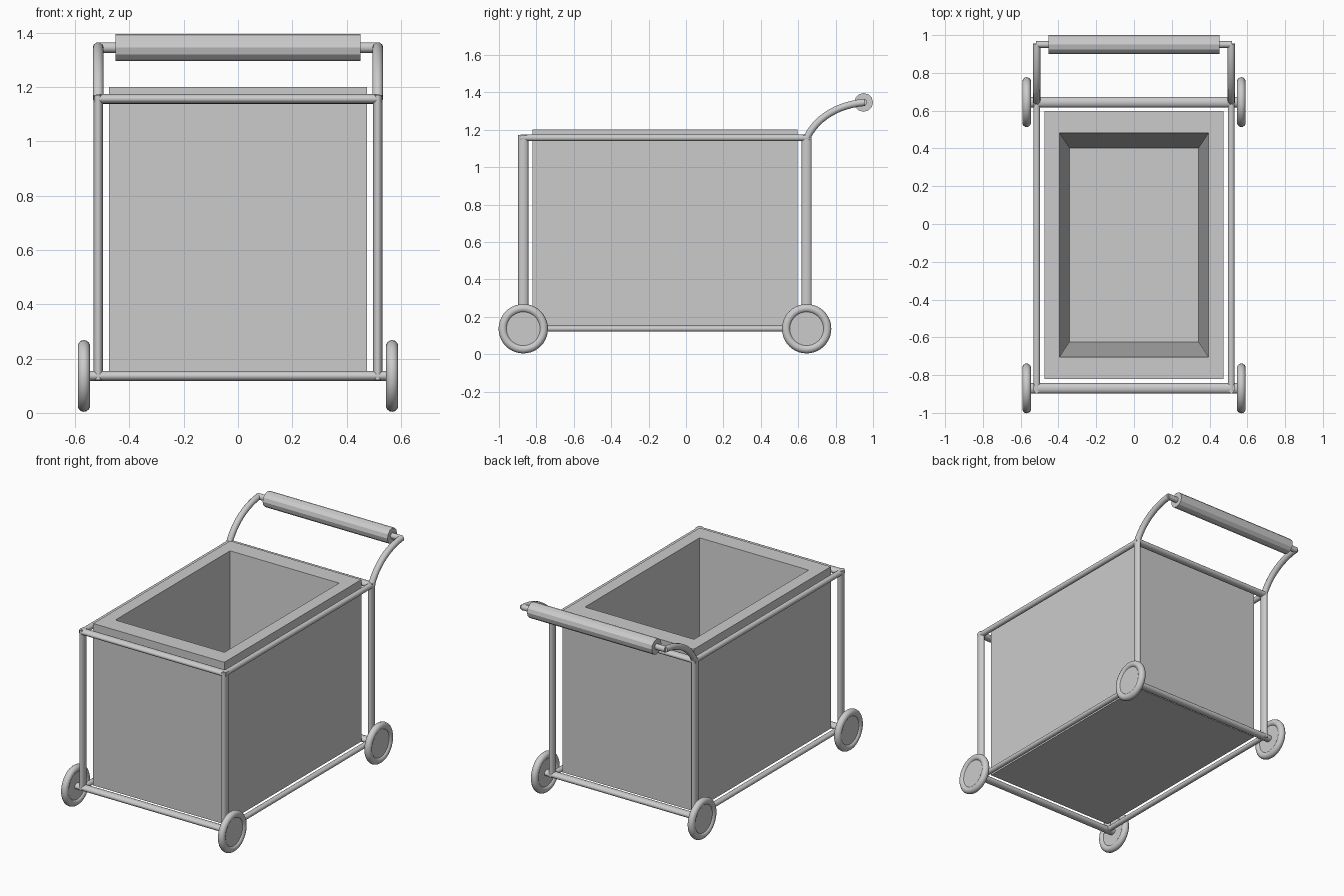
import bpy, bmesh
from math import pi, radians

if "Cube" in bpy.data.objects:
    bpy.data.objects.remove(bpy.data.objects["Cube"])

FRONT_Y, BACK_Y = -0.87, 0.645
LOW_Z, TOP_Z = 0.136, 1.157
SIDE_X = 0.515


def finish(name, smooth=True):
    ob = bpy.context.object
    ob.name = name
    bpy.ops.object.transform_apply(location=False, rotation=True, scale=True)
    if smooth:
        bpy.ops.object.shade_smooth_by_angle(angle=radians(40))
    return ob


def tube(name, axis, centre, length, size, sides=16, smooth=True):
    """Straight tube along an axis; size holds the two remaining radii in x, y, z order."""
    rot = {'X': (0, pi / 2, 0), 'Y': (pi / 2, 0, 0), 'Z': (0, 0, 0)}[axis]
    bpy.ops.mesh.primitive_cylinder_add(vertices=sides, radius=1, depth=length,
                                        location=centre, rotation=rot)
    a, b = size
    bpy.context.object.scale = {'X': (b, a, 1), 'Y': (a, b, 1), 'Z': (a, b, 1)}[axis]
    return finish(name, smooth)


# Bin: box with a tapered cavity sunk into the top
x, y0, y1, z0, z1 = 0.475, -0.82, 0.597, 0.14, 1.2
bm = bmesh.new()
bmesh.ops.create_cube(bm, size=1)
for v in bm.verts:
    v.co = (x * 2 * v.co.x, y1 if v.co.y > 0 else y0, z1 if v.co.z > 0 else z0)
top = max(bm.faces, key=lambda f: f.calc_center_median().z)
mid = top.calc_center_median()


def fit(face, hx, hy, z):
    for v in face.verts:
        v.co = (hx if v.co.x > 0 else -hx,
                mid.y + (hy if v.co.y > mid.y else -hy), z)


bmesh.ops.inset_individual(bm, faces=[top], thickness=0.05)
fit(top, 0.395, 0.593, z1)
bmesh.ops.inset_individual(bm, faces=[top], thickness=0.05)
fit(top, 0.342, 0.513, 0.2)
mesh = bpy.data.meshes.new("bin")
bm.to_mesh(mesh)
bm.free()
bpy.context.collection.objects.link(bpy.data.objects.new("bin", mesh))

# Frame: cross rails, axles and corner posts
for end, y in (("front", FRONT_Y), ("back", BACK_Y)):
    tube(end + "_top_rail", 'X', (0, y, TOP_Z), 2 * SIDE_X, (0.027, 0.018))
    tube(end + "_axle", 'X', (0, y, LOW_Z), 1.13, (0.027, 0.019))
    for side, s in (("left", -1), ("right", 1)):
        tube(f"{end}_{side}_post", 'Z', (s * SIDE_X, y, 0.647), 1.05, (0.017, 0.027))

        # Wheels: tyre and thin hub disc
        at = (s * 0.568, y, LOW_Z)
        bpy.ops.mesh.primitive_torus_add(location=at, rotation=(0, pi / 2, 0),
                                         major_radius=0.109, minor_radius=0.023,
                                         major_segments=40, minor_segments=14)
        finish(f"{end}_{side}_tyre")
        tube(f"{end}_{side}_hub", 'X', at, 0.024, (0.1, 0.1), 32)

for side, s in (("left", -1), ("right", 1)):
    # Side rails
    for level, z, r in (("top", TOP_Z, 0.018), ("bottom", LOW_Z, 0.016)):
        tube(f"{side}_{level}_side_rail", 'Y', (s * SIDE_X, (FRONT_Y + BACK_Y) / 2, z),
             BACK_Y - FRONT_Y + 0.03, (0.018, r))

    # Curved handle arms
    cu = bpy.data.curves.new(side + "_handle_arm", 'CURVE')
    cu.dimensions = '3D'
    cu.bevel_depth = 0.02
    cu.bevel_resolution = 3
    cu.resolution_u = 12
    cu.use_fill_caps = True
    sp = cu.splines.new('BEZIER')
    sp.bezier_points.add(1)
    X = s * SIDE_X
    ctrl = (((0.61, 1.05), (0.645, 1.155), (0.70, 1.27)),
            ((0.82, 1.335), (0.955, 1.346), (1.05, 1.35)))
    for p, (l, c, r) in zip(sp.bezier_points, ctrl):
        p.handle_left_type = p.handle_right_type = 'FREE'
        p.handle_left, p.co, p.handle_right = (X, *l), (X, *c), (X, *r)
    arm = bpy.data.objects.new(side + "_handle_arm", cu)
    bpy.context.collection.objects.link(arm)

# Handle bar and faceted grip
tube("handle_bar", 'X', (0, 0.95, 1.346), 1.04, (0.018, 0.019))
tube("handle_grip", 'X', (0, 0.95, 1.346), 0.904, (0.05, 0.05), 12, smooth=False)
